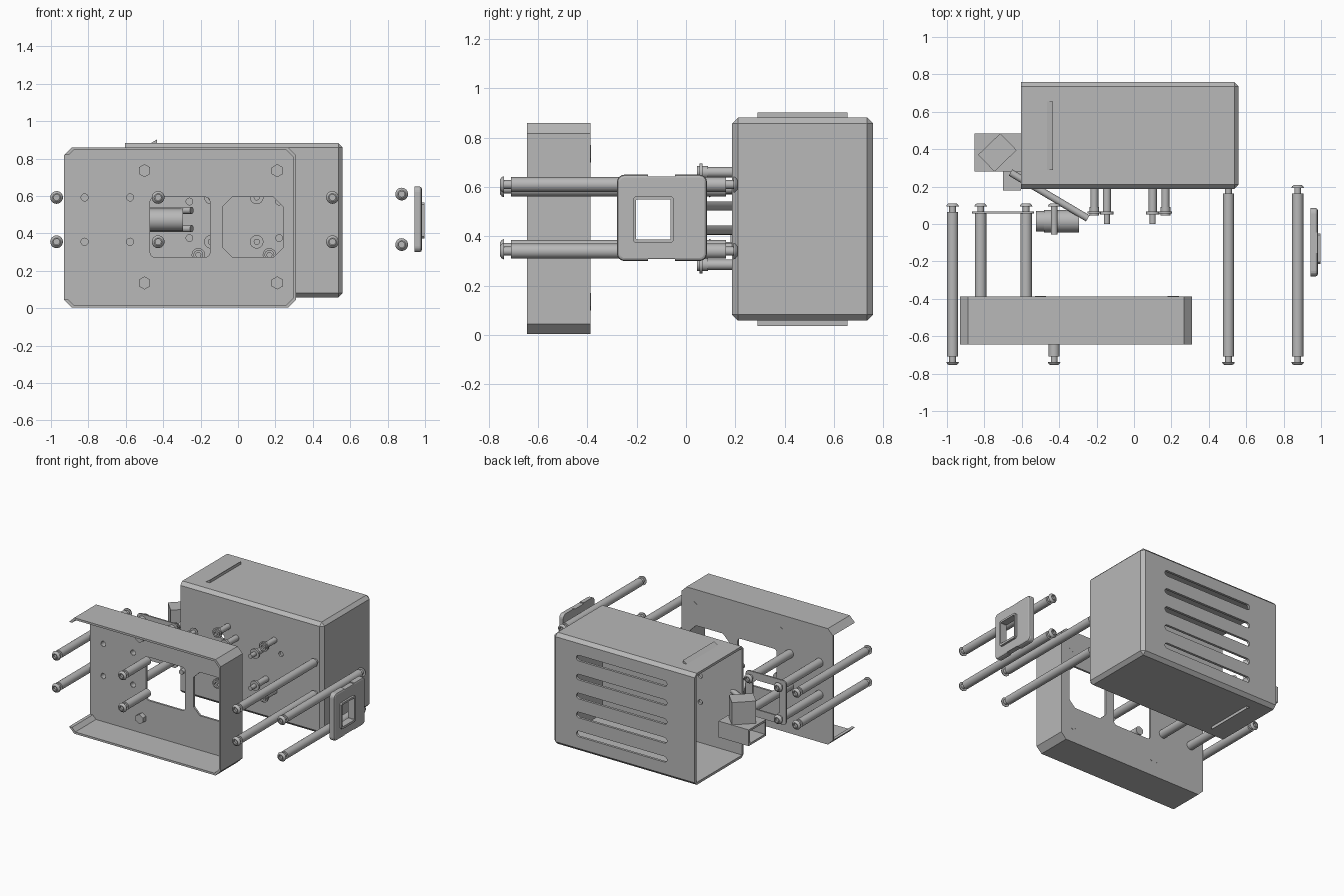
import bpy, bmesh, math
from mathutils import Matrix, Vector

old = bpy.data.objects.get("Cube")
if old:
    bpy.data.objects.remove(old, do_unlink=True)

grey = bpy.data.materials.new("plain_grey")
grey.use_nodes = True
colour = (0.48, 0.48, 0.48, 1)
grey.diffuse_color = colour
grey.node_tree.nodes["Principled BSDF"].inputs["Base Color"].default_value = colour


def finish(name, bm, smooth=False):
    bmesh.ops.recalc_face_normals(bm, faces=bm.faces)
    mesh = bpy.data.meshes.new(name)
    bm.to_mesh(mesh)
    bm.free()
    mesh.materials.append(grey)
    ob = bpy.data.objects.new(name, mesh)
    bpy.context.collection.objects.link(ob)
    if smooth:
        activate(ob)
        bpy.ops.object.shade_smooth_by_angle(angle=math.radians(35))
    return ob


def activate(ob):
    bpy.ops.object.select_all(action='DESELECT')
    ob.select_set(True)
    bpy.context.view_layer.objects.active = ob


def prism(name, outline, a, b, axis='Y'):
    """Extrude an outline: (x, z) along y, or (y, z) along x."""
    place = (lambda p, t: (p[0], t, p[1])) if axis == 'Y' else (lambda p, t: (t, p[0], p[1]))
    bm = bmesh.new()
    face = bm.faces.new([bm.verts.new(place(p, a)) for p in outline])
    ext = bmesh.ops.extrude_face_region(bm, geom=[face])
    shift = Vector(place((0, 0), b - a))
    bmesh.ops.translate(bm, verts=[v for v in ext["geom"] if isinstance(v, bmesh.types.BMVert)], vec=shift)
    return finish(name, bm)


def clipped(u0, u1, v0, v1, c, steps=1):
    """Rectangle outline with cut or rounded corners."""
    pts = []
    for i, (u, v) in enumerate([(u1 - c, v1 - c), (u0 + c, v1 - c), (u0 + c, v0 + c), (u1 - c, v0 + c)]):
        for k in range(steps + 1):
            t = math.pi / 2 * (i + k / steps)
            pts.append((u + c * math.cos(t), v + c * math.sin(t)))
    return pts


def block(name, x, y, z, angle=0):
    bm = bmesh.new()
    size = (x[1] - x[0], y[1] - y[0], z[1] - z[0])
    bmesh.ops.create_cube(bm, size=1, matrix=Matrix.Rotation(angle, 4, 'Z') @ Matrix.Diagonal((*size, 1)))
    bmesh.ops.translate(bm, verts=bm.verts, vec=((x[0] + x[1]) / 2, (y[0] + y[1]) / 2, (z[0] + z[1]) / 2))
    return finish(name, bm)


def turned(name, profile, x, z, sides=24):
    """Spin a (radius, y) profile about an axis along y."""
    bm = bmesh.new()
    verts = [bm.verts.new((r, y, 0)) for r, y in profile]
    edges = [bm.edges.new(pair) for pair in zip(verts, verts[1:])]
    bmesh.ops.spin(bm, geom=verts + edges, cent=(0, 0, 0), axis=(0, 1, 0), angle=math.tau, steps=sides)
    bmesh.ops.remove_doubles(bm, verts=bm.verts, dist=1e-5)
    bmesh.ops.translate(bm, verts=bm.verts, vec=(x, 0, z))
    return finish(name, bm, True)


def rod(name, radius, start, end, sides=24):
    """Plain cylinder between two points."""
    a, b = Vector(start), Vector(end)
    turn = (b - a).to_track_quat('Z', 'Y').to_matrix().to_4x4()
    bm = bmesh.new()
    bmesh.ops.create_cone(bm, cap_ends=True, segments=sides, radius1=radius, radius2=radius,
                          depth=(b - a).length, matrix=Matrix.Translation((a + b) / 2) @ turn)
    return finish(name, bm, True)


def cut(ob, *cutters):
    for tool in cutters:
        mod = ob.modifiers.new("cut", 'BOOLEAN')
        mod.operation, mod.solver, mod.object = 'DIFFERENCE', 'EXACT', tool
        activate(ob)
        bpy.ops.object.modifier_apply(modifier=mod.name)
        bpy.data.objects.remove(tool, do_unlink=True)


def hole(x, z, r, a, b):
    return rod("cutter", r, (x, a, z), (x, b, z))


levels = (0.355, 0.592)
post_columns = (-0.82, -0.577)

# Front tray: back plate with flanges reaching forward, open on one end
tray = prism("front_tray", clipped(-0.93, 0.31, 0.003, 0.86, 0.042), -0.645, -0.388)
cut(tray, prism("cutter", clipped(-0.915, 0.295, 0.018, 0.845, 0.036), -0.7, -0.403),
    block("cutter", (-1, -0.89), (-0.7, -0.403), (0.045, 0.818)),
    prism("cutter", clipped(-0.47, -0.15, 0.273, 0.594, 0.025, 4), -0.5, -0.3),
    prism("cutter", clipped(-0.08, 0.24, 0.273, 0.594, 0.05), -0.5, -0.3))
for z in levels:
    cut(tray, *[hole(x, z, 0.02, -0.5, -0.3) for x in post_columns])
for x in (-0.5, 0.21):
    for z in (0.135, 0.735):
        rod("tray_hex_stud", 0.035, (x, -0.44, z), (x, -0.386, z), 6)

# Rear housing: bevelled shell, open on one end
x0, x1, y0, y1, z0, z1 = -0.603, 0.56, 0.187, 0.759, 0.058, 0.882
housing = block("rear_housing", (x0, x1), (y0, y1), (z0, z1))
bm = bmesh.new()
bm.from_mesh(housing.data)
edges = [e for e in bm.edges if max(v.co.x for v in e.verts) > 0]
bmesh.ops.bevel(bm, geom=edges, offset=0.024, segments=1, affect='EDGES')
for v in bm.verts:
    if v.co.x < -0.5:
        v.co.x = x0
bm.to_mesh(housing.data)
bm.free()
cut(housing, block("cutter", (-0.8, x1 - 0.02), (y0 + 0.018, y1 - 0.018), (z0 + 0.018, z1 - 0.018)))
for i in range(5):
    z = 0.47 + (i - 2) * 0.14
    cut(housing, prism("cutter", clipped(-0.375, 0.365, z - 0.021, z + 0.021, 0.0205, 5), 0.7, 0.9))
for x in (-0.26, 0.22):
    cut(housing, *[hole(x, z, 0.018, 0.1, 0.25) for z in (0.375, 0.57)])

# Wedge-shaped catches above and below the housing
for name, z, tip in (("top_catch", z1, 0.903), ("bottom_catch", z0, 0.037)):
    prism(name, [(-0.465, z), (-0.433, z), (-0.433, tip)], 0.29, 0.655)


def head(y, side):
    """Button head with a socket; side is -1 facing front, +1 facing back."""
    steps = [(0, 0.014), (0.015, 0.014), (0.015, 0), (0.021, 0), (0.03, 0.007), (0.034, 0.016), (0.018, 0.016),
             (0.018, 0.045)]
    return [(r, y - side * d) for r, d in steps]


# Sleeves with a button screw at each end
def sleeve(name, x, z, back):
    body = [(0.03, -0.709), (0.03, back - 0.045)]
    turned(name, head(-0.754, -1) + body + head(back, 1)[::-1], x, z)


for z in levels:
    sleeve("left_sleeve", 0.505, z, 0.208)
    sleeve("right_sleeve", -0.97, z, 0.11)
    turned("short_sleeve", head(-0.754, -1) + [(0.03, -0.709), (0.03, -0.45), (0, -0.45)], -0.427, z)
    turned("loose_screw", head(0.11, 1) + [(0.018, -0.055), (0, -0.055)], -0.427, z)
for z in (0.34, 0.61):
    sleeve("outer_sleeve", 0.875, z, 0.208)

# Posts behind the tray, holding a thin frame with screws
for x in post_columns:
    for z in levels:
        turned("post", [(0, 0.04), (0.019, 0.04), (0.019, -0.4), (0.031, -0.4), (0.031, 0.058), (0, 0.058)], x, z)
        turned("post_screw", head(0.11, 1) + [(0.018, 0.05), (0, 0.05)], x, z)
frame = prism("post_frame", clipped(-0.865, -0.535, 0.31, 0.637, 0.025, 3), 0.056, 0.067)
cut(frame, prism("cutter", clipped(-0.81, -0.59, 0.365, 0.582, 0.03), 0, 0.2))

# Screws standing on the front of the housing
for x in (-0.212, 0.168):
    for z in (0.285, 0.66):
        turned("outer_housing_screw", [(0, 0.06), (0.013, 0.06), (0.013, 0.045), (0.026, 0.045), (0.026, 0.055),
               (0.036, 0.055), (0.036, 0.067), (0.026, 0.067), (0.026, 0.09), (0.021, 0.09), (0.021, 0.19)], x, z)
for x in (-0.145, 0.1):
    for z in levels:
        turned("inner_housing_screw", [(0, 0), (0.016, 0), (0.016, 0.05), (0.036, 0.05), (0.036, 0.066),
               (0.022, 0.066), (0.022, 0.19)], x, z)

# Side plate with a square window in a raised rim
plate = prism("side_plate", clipped(-0.28, 0.085, 0.3, 0.65, 0.03, 4), 0.945, 0.983, 'X')
bm = bmesh.new()
bm.from_mesh(plate.data)
rim = [e for e in bm.edges if all(v.co.x > 0.97 for v in e.verts)]
bmesh.ops.bevel(bm, geom=rim, offset=0.012, segments=2, affect='EDGES', profile=0.5)
bm.to_mesh(plate.data)
bm.free()
window = (-0.202, -0.062, 0.388, 0.55)
cut(plate, prism("cutter", clipped(*window, 0.002), 0.9, 1.1, 'X'))
for z in (0.295, 0.655):
    cut(plate, block("cutter", (0.9, 1.1), (-0.155, -0.045), (z - 0.013, z + 0.013)))
raised = prism("window_rim", clipped(-0.214, -0.05, 0.372, 0.564, 0.01), 0.98, 0.998, 'X')
cut(raised, prism("cutter", clipped(*window, 0.002), 0.9, 1.1, 'X'))

# Barrel socket lying sideways
rod("barrel_socket", 0.06, (-0.48, 0.015, 0.472), (-0.295, 0.015, 0.472), 32)
rod("barrel_socket_end", 0.055, (-0.525, 0.015, 0.472), (-0.48, 0.015, 0.472), 32)

# Switch beside the open end of the housing, with two slanting prongs
switch = block("switch_base", (-0.852, -0.605), (0.28, 0.485), (0.315, 0.435))
cut(switch, block("cutter", (-0.9, -0.65), (0.295, 0.47), (0.33, 0.42)))
block("switch_rocker", (-0.813, -0.648), (0.32, 0.445), (0.435, 0.6), math.radians(44))
block("switch_tail", (-0.7, -0.605), (0.18, 0.28), (0.335, 0.415))
for z in (0.425, 0.523):
    rod("switch_prong", 0.019, (-0.66, 0.275, z), (-0.247, 0.03, z), 16)
